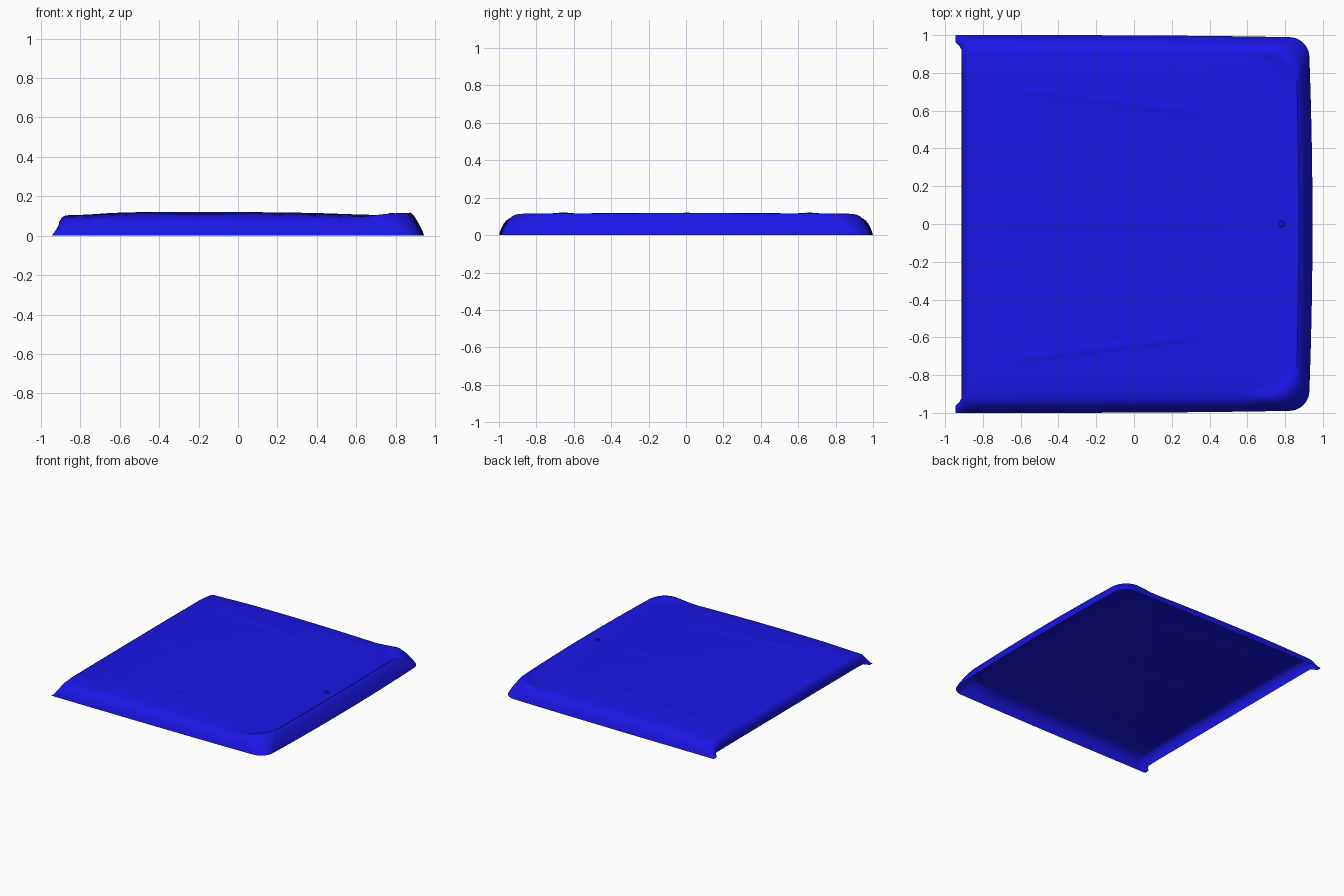
import bpy, bmesh
from math import cos, sin, pi, exp

if "Cube" in bpy.data.objects:
    bpy.data.objects.remove(bpy.data.objects["Cube"])

LEFT = -0.86          # where the open end starts to roll down
NX, NY, NC = 60, 128, 12

# inset rings: x reach, y reach, corner radius, height fraction on sides, on the right end
ROWS = [
    (0.945, 1.000, 0.10, 0.00, 0.00),
    (0.936, 0.990, 0.11, 0.28, 0.26),
    (0.924, 0.978, 0.12, 0.50, 0.50),
    (0.908, 0.962, 0.13, 0.68, 0.78),
    (0.888, 0.940, 0.14, 0.81, 1.08),
    (0.873, 0.923, 0.16, 0.87, 1.17),
    (0.860, 0.908, 0.18, 0.905, 1.12),
    (0.848, 0.896, 0.19, 0.92, 1.02),
    (0.820, 0.870, 0.20, 0.95, 1.00),
    (0.650, 0.800, 0.00, 1.00, 1.00),
]


def smooth(a, b, v):
    t = min(1, max(0, (v - a) / (b - a)))
    return t * t * (3 - 2 * t)


def rib(x, y, a, b, y_a, y_b, height, width):
    """Soft raised rib running from (a, y_a) to (b, y_b), fading at both ends."""
    line = y_a + (y_b - y_a) * (x - a) / (b - a)
    fade = smooth(a, a + 0.15, x) * (1 - smooth(b - 0.25, b, x))
    return height * fade * exp(-((y - line) / width) ** 2)


def top(x, y):
    z = 0.118 - 0.017 * ((x + 0.2) / 1.05) ** 2 - 0.004 * y * y
    z -= 0.007 * (1 - smooth(LEFT, -0.5, x))
    z += rib(x, y, -0.78, 0.62, 0.005, 0.005, 0.003, 0.018)
    return z + rib(x, abs(y), -0.72, 0.46, 0.725, 0.58, 0.004, 0.018)


def place(x, y, frac):
    """Apply crown, height and the gently bowed outline."""
    z = top(x, y) * frac
    return (x - 0.022 * y * y * max(0, x),
            y * (1 - 0.013 * (max(0, x - LEFT) / 1.8) ** 3), z)


def ring(row):
    xr, yr, r, fs, fe = row
    xc, yc = xr - r, yr - r
    pts = [(LEFT + (xc - LEFT) * i / NX, -yr) for i in range(NX)]
    pts += [(xc + r * sin(a), -yc - r * cos(a)) for a in [pi / 2 * k / NC for k in range(NC + 1)]]
    pts += [(xr, -yc + 2 * yc * j / NY) for j in range(1, NY)]
    pts += [(x, -y) for x, y in reversed(pts[:NX + NC + 1])]
    out = []
    for x, y in pts:
        w = smooth(0.55, 0.86, x)
        out.append(place(x, y, fs + (fe - fs) * w))
    return out


def skin(bm, grid):
    vs = [[bm.verts.new(p) for p in line] for line in grid]
    for a, b in zip(vs, vs[1:]):
        for i in range(len(a) - 1):
            bm.faces.new((a[i], a[i + 1], b[i + 1], b[i]))


def finish(bm, name, mat):
    bmesh.ops.remove_doubles(bm, verts=bm.verts, dist=0.00005)
    bmesh.ops.dissolve_degenerate(bm, edges=bm.edges, dist=0.00005)
    bmesh.ops.recalc_face_normals(bm, faces=bm.faces)
    me = bpy.data.meshes.new(name)
    # open shell: make the outside face upward
    if sum(f.normal.z * f.calc_area() for f in bm.faces) < -0.01:
        bmesh.ops.reverse_faces(bm, faces=bm.faces)
    bm.to_mesh(me)
    bm.free()
    ob = bpy.data.objects.new(name, me)
    bpy.context.collection.objects.link(ob)
    me.materials.append(mat)
    bpy.ops.object.select_all(action='DESELECT')
    ob.select_set(True)
    bpy.context.view_layer.objects.active = ob
    bpy.ops.object.shade_smooth_by_angle(angle=0.7)
    return ob


blue = bpy.data.materials.new("blue_paint")
blue.diffuse_color = (0.01, 0.008, 0.8, 1)
blue.use_nodes = True
blue.node_tree.nodes["Principled BSDF"].inputs["Base Color"].default_value = blue.diffuse_color

# cover shell: rounded skirt with raised rear lip
bm = bmesh.new()
rings = [ring(r) for r in ROWS]
skin(bm, rings)

# top panel inside the last ring
ix, iy = ROWS[-1][0], ROWS[-1][1]
ys = [-iy + 2 * iy * j / NY for j in range(NY + 1)]
skin(bm, [[place(LEFT + (ix - LEFT) * i / NX, y, 1) for y in ys] for i in range(NX + 1)])

# rolled-down left end with flared corner tips
edge = [r[0] for r in rings] + [place(LEFT, y, 1) for y in ys[1:-1]] + [r[-1] for r in reversed(rings)]
lines = []
for dx, frac, flare in ((0, 1, 0), (0.018, 0.975, 0), (0.034, 0.88, 0), (0.047, 0.68, 0.1),
                        (0.052, 0.42, 0.5), (0.053, 0.15, 1)):
    line = []
    for x, y, z in edge:
        f = smooth(0.925, 0.965, abs(y))
        line.append((x - dx - 0.032 * flare * f, y, z * (frac - 0.15 * flare * f)))
    lines.append(line)
skin(bm, lines)
finish(bm, "cover_shell", blue)

# lock button near the rear lip
bm = bmesh.new()
bmesh.ops.create_cone(bm, cap_ends=True, segments=16, radius1=0.018, radius2=0.014, depth=0.018)
bmesh.ops.translate(bm, verts=bm.verts, vec=(0.78, 0, 0.107))
finish(bm, "lock_button", blue)
